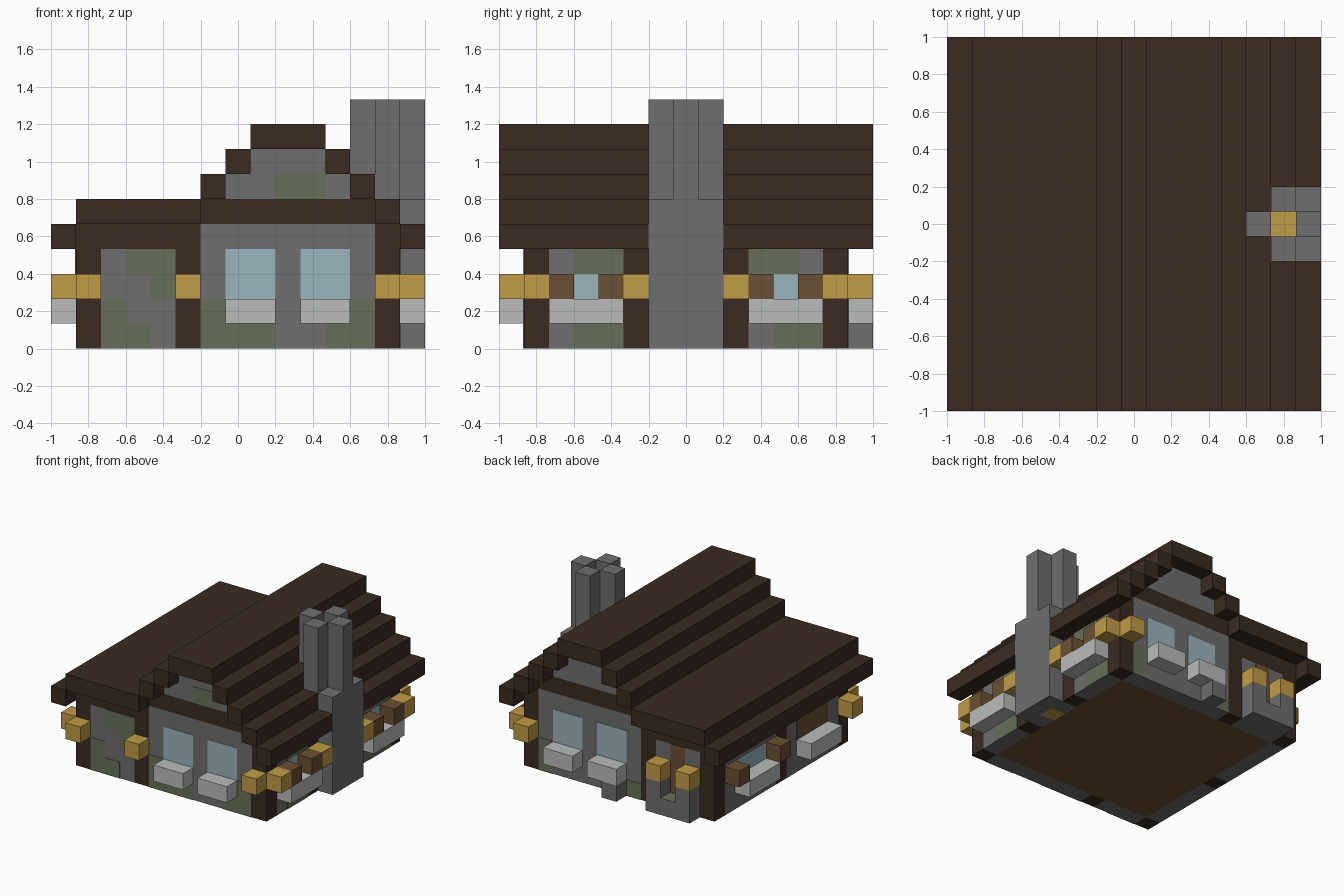
import bpy
import bmesh

if "Cube" in bpy.data.objects:
    bpy.data.objects.remove(bpy.data.objects["Cube"], do_unlink=True)

U = 2 / 15        # one block
LAST = 14         # index of the last block across
PLATE = 0.03      # plate depth in blocks


def material(name, hex_code):
    def linear(c):
        c /= 255
        return c / 12.92 if c < 0.04045 else ((c + 0.055) / 1.055) ** 2.4
    rgba = tuple(linear(c) for c in bytes.fromhex(hex_code)) + (1,)
    m = bpy.data.materials.new(name)
    m.use_nodes = True
    m.diffuse_color = rgba
    m.node_tree.nodes["Principled BSDF"].inputs["Base Color"].default_value = rgba
    return m


STONE = material("grey stone", "6e6e6e")
MOSS = material("mossy stone", "667059")
DARK = material("dark timber", "3a2b22")
WOOD = material("brown wood", "6b5033")
GOLD = material("lantern gold", "c09c45")
WHITE = material("pale planter", "babcbb")
GLASS = material("blue glass", "9bb4bc")


def solid(name, lo, hi, mat):
    """Box between two corners given in block units."""
    bm = bmesh.new()
    bmesh.ops.create_cube(bm, size=1)
    for v in bm.verts:
        p = [h if c > 0 else l for c, l, h in zip(v.co, lo, hi)]
        v.co = (p[0] * U - 1, p[1] * U - 1, p[2] * U)
    mesh = bpy.data.meshes.new(name)
    bm.to_mesh(mesh)
    bm.free()
    mesh.materials.append(mat)
    ob = bpy.data.objects.new(name, mesh)
    bpy.context.collection.objects.link(ob)
    return ob


def blocks(name, xs, ys, zs, mat):
    """Box filling inclusive block ranges; a plain number means one block."""
    r = [(a, a + 1) if isinstance(a, int) else (a[0], a[1] + 1) for a in (xs, ys, zs)]
    return solid(name, [a[0] for a in r], [a[1] for a in r], mat)


def on_side(side, name, along, zs, mat):
    """Blocks standing out from one of the four walls."""
    out = 0 if side in ("front", "left_wing") else LAST
    if side in ("front", "back"):
        return blocks(name, along, out, zs, mat)
    return blocks(name, out, along, zs, mat)


def plate(side, name, a0, a1, z0, z1, mat):
    """Thin plate on a wall, in inclusive block ranges."""
    if side in ("front", "left_wing"):
        d = (1 - PLATE, 1)
    else:
        d = (LAST, LAST + PLATE)
    if side in ("front", "back"):
        return solid(name, (a0, d[0], z0), (a1 + 1, d[1], z1 + 1), mat)
    return solid(name, (d[0], a0, z0), (d[1], a1 + 1, z1 + 1), mat)


# Floor and hearth
blocks("floor", (2, 12), (2, 12), 0, WOOD).scale.z = 0.5
blocks("hearth_fire", 13, 7, 0, GOLD)

# Gable ends, front and back
for side, y in (("front", 1), ("back", 13)):
    blocks(side + "_wing_wall", (2, 4), y, (0, 3), STONE)
    blocks(side + "_wing_beam", (1, 5), y, 4, DARK)
    blocks(side + "_main_wall", (6, 12), y, (0, 4), STONE)
    blocks(side + "_main_beam", (6, 12), y, 5, DARK)
    blocks(side + "_gable_low", (7, 11), y, 6, STONE)
    blocks(side + "_gable_high", (8, 10), y, 7, STONE)
    blocks(side + "_wing_corner_post", 1, y, (0, 3), DARK)
    blocks(side + "_middle_post", 5, y, (0, 3), DARK)
    blocks(side + "_main_corner_post", 13, y, (0, 4), DARK)
    for x in (7, 10):
        plate(side, side + "_window", x, x + 1, 2, 3, GLASS)
        on_side(side, side + "_planter", (x, x + 1), 1, WHITE)

# Side walls
for ys in ((2, 4), (10, 12)):
    blocks("chimney_side_wall", 13, ys, (0, 3), STONE)
for ys in ((2, 6), (8, 12)):
    blocks("wing_side_wall", 1, ys, (0, 3), STONE)
for y in (5, 9):
    blocks("chimney_side_post", 13, y, (0, 3), DARK)
blocks("wing_side_post", 1, 7, (0, 3), DARK)
blocks("wing_side_beam", 1, (2, 12), 4, DARK)
for ys in ((2, 5), (9, 12)):
    blocks("chimney_side_beam", 13, ys, 4, DARK)
for y in (6, 8):
    blocks("chimney_inner_cheek", 13, y, (0, 4), STONE)

# Stepped roof, open around the chimney
blocks("roof_left_eave", 0, (0, LAST), 4, DARK)
blocks("roof_wing", (1, 5), (0, LAST), 5, DARK)
blocks("roof_left_step_low", 6, (0, LAST), 6, DARK)
blocks("roof_left_step_high", 7, (0, LAST), 7, DARK)
blocks("roof_ridge", (8, 10), (0, LAST), 8, DARK)
blocks("roof_right_step_high", 11, (0, LAST), 7, DARK)
for x, gap in ((12, 0), (13, 1), (14, 1)):
    blocks("roof_right_step", x, (0, 6 - gap), 18 - x, DARK)
    blocks("roof_right_step", x, (8 + gap, LAST), 18 - x, DARK)

# Chimney: broad base and four flues round an open shaft
blocks("chimney_base", 14, (6, 8), (0, 5), STONE)
blocks("chimney_flue", 14, 7, (6, 9), STONE)
blocks("chimney_flue", 12, 7, (5, 9), STONE)
for y in (6, 8):
    blocks("chimney_flue", 13, y, (5, 9), STONE)

# Lanterns
for side, spots in (("front", (1, 5, 13)), ("back", (2, 4, 13)),
                    ("right", (1, 5, 9, 13)), ("left_wing", (1,))):
    for a in spots:
        on_side(side, side + "_lantern", a, 2, GOLD)

# Chimney side windows
for y in (2, 10):
    on_side("right", "right_planter", (y, y + 2), 1, WHITE)
    plate("right", "right_window", y, y + 2, 2, 2, GLASS)
    for s in (y, y + 2):
        on_side("right", "right_shutter", s, 2, WOOD)

# Wing side windows
for y in (3, 9):
    on_side("left_wing", "wing_planter", (y, y + 2), 1, WHITE)
plate("left_wing", "wing_window", 9, 11, 2, 2, GLASS)
plate("left_wing", "wing_closed_window", 3, 5, 2, 3, WOOD)
for y in (8, 12):
    on_side("left_wing", "wing_shutter", y, 2, WOOD)

# Back door with step and lantern stands
plate("back", "back_door", 3, 3, 1, 3, WOOD)
on_side("back", "door_step", (2, 4), 0, STONE)
solid("step_moss", (3, LAST, 1), (4, LAST + 1, 1 + PLATE), MOSS)
for x in (2, 4):
    on_side("back", "lantern_stand", x, 1, STONE)
on_side("back", "back_stone_block", 7, 0, STONE)

# Moss patches: first and last block along the wall, then bottom and top row
MOSS_PATCHES = {
    "front": ((3, 4, 3, 3), (4, 4, 2, 2), (2, 2, 1, 1), (2, 3, 0, 0), (6, 8, 0, 0),
              (6, 6, 1, 1), (11, 12, 0, 0), (12, 12, 1, 1), (9, 10, 6, 6)),
    "back": ((12, 12, 0, 1), (6, 6, 0, 0)),
    "right": ((3, 4, 3, 3), (3, 4, 0, 0), (10, 11, 3, 3), (11, 12, 0, 0)),
}
for side, patches in MOSS_PATCHES.items():
    for p in patches:
        plate(side, side + "_moss", *p, MOSS)
